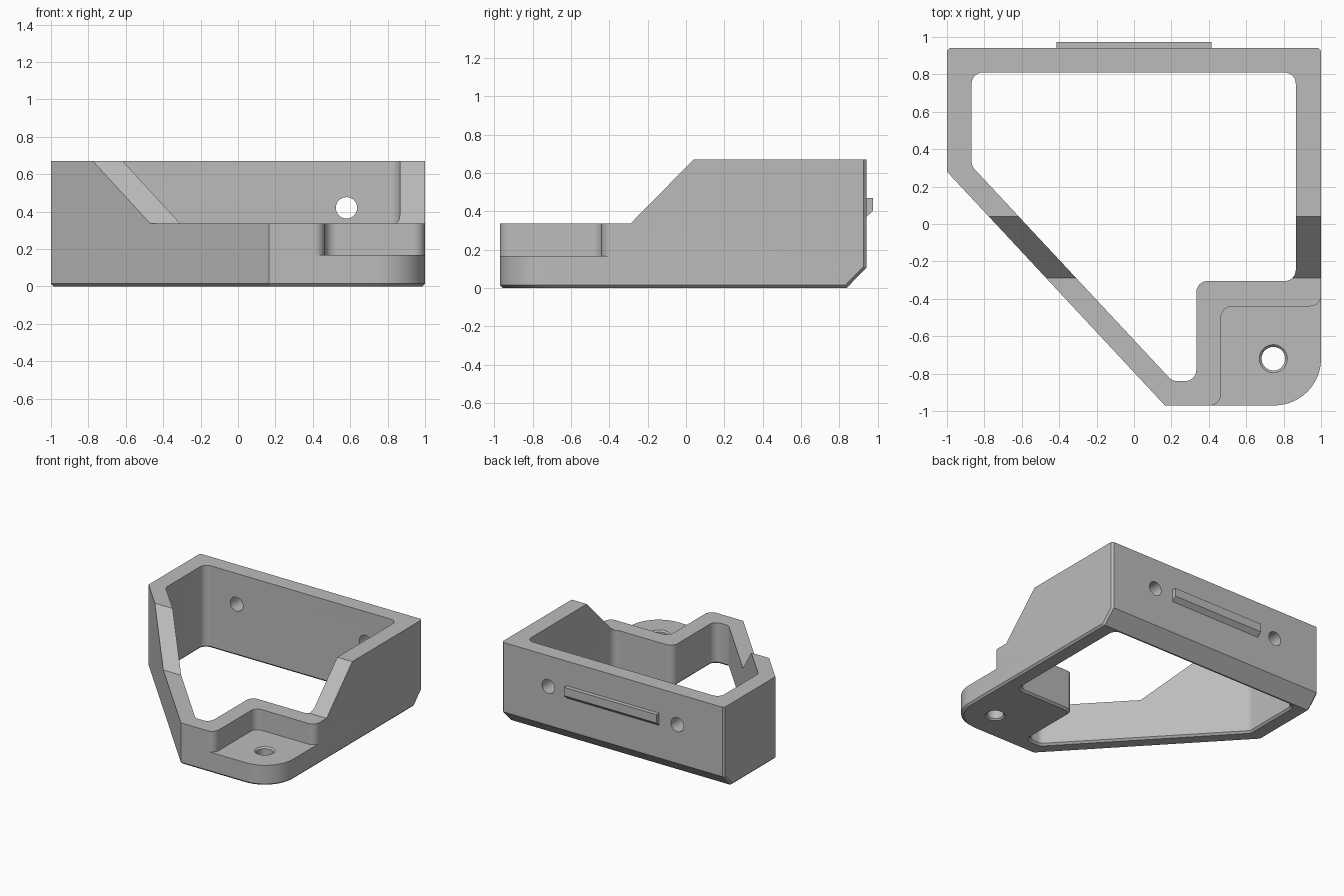
import bpy, bmesh, math
from mathutils import Vector

cube = bpy.data.objects.get("Cube")
if cube:
    bpy.data.objects.remove(cube, do_unlink=True)

grey = bpy.data.materials.new("plain grey")
grey.use_nodes = True
colour = (0.5, 0.5, 0.5, 1)
grey.diffuse_color = colour
grey.node_tree.nodes["Principled BSDF"].inputs["Base Color"].default_value = colour


def offset(poly, d):
    """Move every side of a counter-clockwise polygon outward by d."""
    out = []
    for i, p in enumerate(poly):
        p = Vector(p)
        a = (p - Vector(poly[i - 1])).normalized()
        b = (Vector(poly[(i + 1) % len(poly)]) - p).normalized()
        n = Vector((a.y, -a.x)) + Vector((b.y, -b.x))
        out.append(p + n * (2 * d / n.length_squared))
    return out


def rounded(poly, radii, steps=10):
    """Fillet polygon corners; a zero radius keeps the corner sharp."""
    out = []
    for i, (p, r) in enumerate(zip(poly, radii)):
        p = Vector(p)
        if not r:
            out.append(p)
            continue
        a = (Vector(poly[i - 1]) - p).normalized()
        b = (Vector(poly[(i + 1) % len(poly)]) - p).normalized()
        half = a.angle(b) / 2
        centre = p + (a + b).normalized() * (r / math.sin(half))
        start = p + a * (r / math.tan(half)) - centre
        end = p + b * (r / math.tan(half)) - centre
        turn = math.pi - 2 * half
        for k in range(steps + 1):
            t = k / steps
            v = start * math.sin((1 - t) * turn) + end * math.sin(t * turn)
            out.append(centre + v / math.sin(turn))
    return out


def circle(x, y, r, n=40):
    return [(x + r * math.cos(math.tau * k / n), y + r * math.sin(math.tau * k / n))
            for k in range(n)]


def loft(name, layers, axis="z"):
    """Solid through equal outlines placed at positions along an axis."""
    place = {"z": lambda a, b, c: (a, b, c), "x": lambda a, b, c: (c, a, b),
             "y": lambda a, b, c: (a, c, b)}[axis]
    bm = bmesh.new()
    rings = [[bm.verts.new(place(a, b, c)) for a, b in pts] for c, pts in layers]
    for lo, hi in zip(rings, rings[1:]):
        for i in range(len(lo)):
            bm.faces.new((lo[i - 1], lo[i], hi[i], hi[i - 1]))
    bm.faces.new(rings[0])
    bm.faces.new(rings[-1])
    bmesh.ops.recalc_face_normals(bm, faces=bm.faces)
    mesh = bpy.data.meshes.new(name)
    bm.to_mesh(mesh)
    bm.free()
    mesh.materials.append(grey)
    ob = bpy.data.objects.new(name, mesh)
    bpy.context.collection.objects.link(ob)
    return ob


def combine(ob, tool, operation="DIFFERENCE"):
    tool.hide_render = True
    mod = ob.modifiers.new("cut", "BOOLEAN")
    mod.operation, mod.solver, mod.object = operation, "EXACT", tool
    bpy.context.view_layer.objects.active = ob
    bpy.ops.object.modifier_apply(modifier=mod.name)
    bpy.data.objects.remove(tool, do_unlink=True)


# Outer block with a fine chamfer around the base
outline = [(-1, 0.28), (0.165, -0.97), (1, -0.97), (1, 0.96), (-1, 0.96)]
corner = [0, 0, 0.25, 0, 0]
full = rounded(outline, corner, 24)
frame = loft("bracket_frame", [(0, rounded(offset(outline, -0.015), corner, 24)),
                               (0.015, full), (0.67, full)])

# Back face, its sloped lower edge and chamfered ends
side = [(0.73, -0.11), (0.94, 0.105), (0.94, 2), (-2, 2), (-2, -0.11)]
small = offset(side, -0.016)
combine(frame, loft("side_envelope", [(-1.001, small), (-0.985, side),
                                      (0.985, side), (1.001, small)], "x"), "INTERSECT")

# Through opening, flared at the base
opening = [(-0.868, 0.81), (-0.868, 0.31), (0.205, -0.84), (0.333, -0.84),
           (0.333, -0.305), (0.865, -0.305), (0.865, 0.81)]
fillet = [0.06] * len(opening)
inner = rounded(opening, fillet)
combine(frame, loft("opening_cutter", [(-0.015, rounded(offset(opening, 0.03), fillet)),
                                       (0.015, inner), (1, inner)]))

# Lowered front with sloped shoulders
step = [(-0.29, 0.335), (0.375, 1.01), (-2, 1.01), (-2, 0.335)]
combine(frame, loft("step_cutter", [(-2, step), (2, step)], "x"))

# Foot pocket with rounded inner corner and flared ends
pocket = rounded([(0.3, -0.9705), (0.465, -0.9705), (0.465, -0.44), (1.0005, -0.44),
                  (1.0005, -0.2), (1.2, -0.2), (1.2, -1.2), (0.3, -1.2)],
                 [0, 0.06, 0.06, 0.06, 0, 0, 0, 0])
combine(frame, loft("pocket_cutter", [(0.167, pocket), (0.6, pocket)]))

# Foot bolt hole, chamfered at both mouths
bolt = [(z, circle(0.745, -0.72, r)) for z, r in
        ((-0.01, 0.085), (0.012, 0.063), (0.155, 0.063), (0.177, 0.085))]
combine(frame, loft("bolt_hole_cutter", bolt))

# Pair of screw holes in the back wall
for x in (-0.58, 0.58):
    hole = circle(x, 0.42, 0.057)
    combine(frame, loft("screw_hole_cutter", [(0.7, hole), (1.1, hole)], "y"))

# Locating rib on the back
rib_profile = [(0.935, 0.37), (0.94, 0.37), (0.974, 0.402), (0.974, 0.47), (0.935, 0.47)]
rib = loft("back_rib", [(-0.415, rib_profile), (0.415, rib_profile)], "x")

for ob in (frame, rib):
    bpy.ops.object.select_all(action="DESELECT")
    ob.select_set(True)
    bpy.context.view_layer.objects.active = ob
    bpy.ops.object.shade_smooth_by_angle(angle=math.radians(25))
